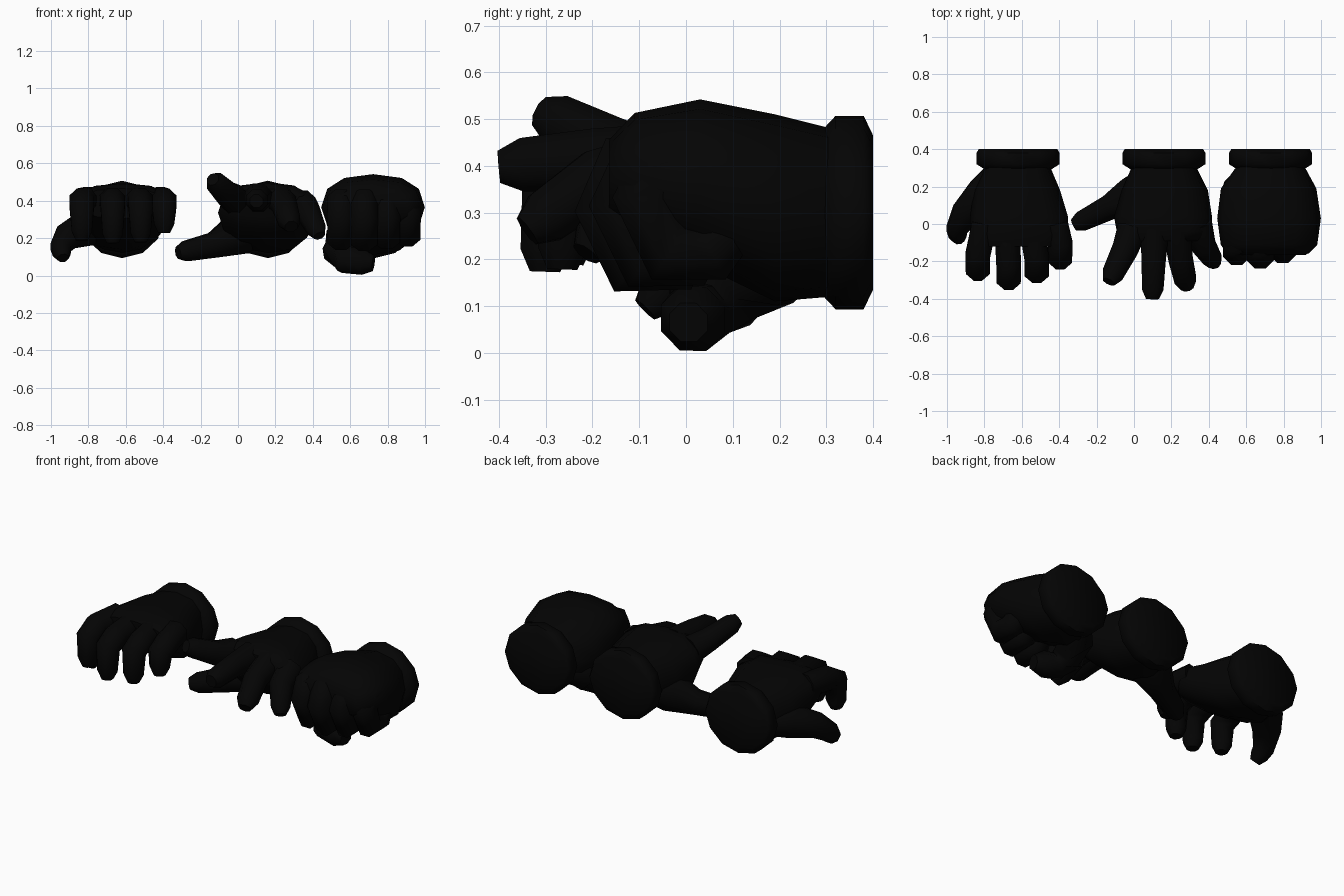
import bpy
import math
from mathutils import Vector

if "Cube" in bpy.data.objects:
    bpy.data.objects.remove(bpy.data.objects["Cube"])

black = bpy.data.materials.new("black_leather")
black.diffuse_color = (0.0012, 0.0012, 0.0012, 1)
black.use_nodes = True
black.node_tree.nodes["Principled BSDF"].inputs["Base Color"].default_value = black.diffuse_color


def make_mesh(name, rings):
    """Skin a list of closed rings and cap both ends."""
    n = len(rings[0])
    verts = [v for ring in rings for v in ring]
    faces = []
    for i in range(len(rings) - 1):
        for j in range(n):
            k = (j + 1) % n
            faces.append((i * n + j, i * n + k, (i + 1) * n + k, (i + 1) * n + j))
    faces.append(tuple(reversed(range(n))))
    faces.append(tuple(range(len(verts) - n, len(verts))))
    mesh = bpy.data.meshes.new(name)
    mesh.from_pydata(verts, [], faces)
    mesh.materials.append(black)
    obj = bpy.data.objects.new(name, mesh)
    bpy.context.collection.objects.link(obj)
    bpy.ops.object.select_all(action='DESELECT')
    obj.select_set(True)
    bpy.context.view_layer.objects.active = obj
    bpy.ops.object.mode_set(mode='EDIT')
    bpy.ops.mesh.select_all(action='SELECT')
    bpy.ops.mesh.normals_make_consistent(inside=False)
    bpy.ops.object.mode_set(mode='OBJECT')
    bpy.ops.object.shade_smooth_by_angle(angle=math.radians(60))
    return obj


def body(name, sections, n=12, power=1.0):
    """Loft along y; a section is (y, centre x, centre z, half width, half height)."""
    rings = []
    for y, cx, cz, rx, rz in sections:
        ring = []
        for j in range(n):
            a = 2 * math.pi * j / n
            c, s = math.cos(a), math.sin(a)
            ring.append(Vector((cx + rx * math.copysign(abs(c) ** power, c), y,
                                cz + rz * math.copysign(abs(s) ** power, s))))
        rings.append(ring)
    return make_mesh(name, rings)


def finger(name, path, radii, ref=(1, 0, 0), n=8):
    """Tube along a path with a blunt chamfered tip."""
    pts = [Vector(p) for p in path]
    radii = [r * 1.04 for r in radii]
    end = (pts[-1] - pts[-2]).normalized()
    pts.append(pts[-1] + end * radii[-1] * 0.8)
    radii.append(radii[-1] * 0.6)
    rings = []
    for i, p in enumerate(pts):
        before = (p - pts[i - 1]).normalized() if i else Vector()
        after = (pts[i + 1] - p).normalized() if i < len(pts) - 1 else Vector()
        t = (before + after).normalized()
        side = Vector(ref)
        side = (side - t * side.dot(t)).normalized()
        up = t.cross(side)
        rings.append([p + radii[i] * (side * math.cos(a) + up * math.sin(a))
                      for a in (2 * math.pi * (j + 0.5) / n for j in range(n))])
    return make_mesh(name, rings)


# Cuffs
for label, cx in (("relaxed", -0.62), ("open", 0.16), ("fist", 0.73)):
    body(label + "_cuff", [(0.29, cx, 0.3, 0.175, 0.175), (0.32, cx, 0.3, 0.222, 0.207),
                           (0.38, cx, 0.3, 0.222, 0.207), (0.40, cx, 0.3, 0.21, 0.165)])

# Palms
body("relaxed_palm", [(0.31, -0.62, 0.3, 0.17, 0.18), (0.18, -0.625, 0.315, 0.23, 0.175),
                      (0.04, -0.615, 0.35, 0.262, 0.145), (-0.06, -0.615, 0.38, 0.263, 0.11),
                      (-0.12, -0.62, 0.385, 0.23, 0.08)], power=0.8)
body("open_palm", [(0.31, 0.16, 0.3, 0.17, 0.18), (0.18, 0.165, 0.305, 0.23, 0.185),
                   (0.04, 0.155, 0.335, 0.262, 0.165), (-0.04, 0.16, 0.37, 0.252, 0.122),
                   (-0.09, 0.15, 0.385, 0.21, 0.08)], power=0.85)
body("fist_palm", [(0.31, 0.73, 0.3, 0.18, 0.18), (0.19, 0.72, 0.31, 0.255, 0.20),
                   (0.03, 0.722, 0.365, 0.277, 0.177), (-0.11, 0.722, 0.385, 0.258, 0.128),
                   (-0.165, 0.71, 0.37, 0.21, 0.085)], power=0.85)

# Relaxed hand: fingers reach forward, then hang down
for label, x0, x1, y, z in (("index", -0.80, -0.835, -0.245, 0.235),
                            ("middle", -0.68, -0.67, -0.295, 0.22),
                            ("ring", -0.55, -0.52, -0.258, 0.225),
                            ("little", -0.42, -0.395, -0.185, 0.275)):
    finger("relaxed_" + label,
           [(x0, 0.0, 0.405), (x1, y + 0.08, 0.40), (x1, y, 0.36), (x1, y - 0.005, z)],
           [0.07, 0.069, 0.067, 0.056])
finger("relaxed_thumb", [(-0.74, 0.25, 0.27), (-0.80, 0.16, 0.26), (-0.905, 0.05, 0.215),
                         (-0.948, -0.03, 0.15), (-0.942, -0.058, 0.122)],
       [0.08, 0.098, 0.076, 0.057, 0.05])

# Open hand: spread fingers
finger("open_index", [(-0.01, -0.03, 0.40), (-0.05, -0.14, 0.43), (-0.115, -0.27, 0.495)],
       [0.082, 0.07, 0.058])
finger("open_middle", [(0.11, -0.03, 0.415), (0.105, -0.2, 0.415), (0.10, -0.35, 0.402)],
       [0.08, 0.067, 0.06])
finger("open_ring", [(0.23, -0.03, 0.405), (0.25, -0.19, 0.37), (0.275, -0.30, 0.29)],
       [0.08, 0.067, 0.06])
finger("open_little", [(0.34, 0.0, 0.38), (0.375, -0.12, 0.34), (0.42, -0.19, 0.245)],
       [0.08, 0.065, 0.052])
finger("open_thumb", [(0.07, 0.22, 0.25), (0.0, 0.15, 0.22), (-0.13, 0.09, 0.162),
                      (-0.28, 0.015, 0.13)],
       [0.09, 0.112, 0.07, 0.056], ref=(0, 0, 1))

# Fist: fingers curled back into the palm
for label, x, y, z in (("index", 0.55, -0.145, 0.0), ("middle", 0.675, -0.165, -0.005),
                       ("ring", 0.795, -0.135, 0.005), ("little", 0.905, -0.085, 0.02)):
    finger("fist_" + label,
           [(x, y + 0.13, 0.40), (x, y + 0.035, 0.40), (x, y, 0.31 + z),
            (x, y + 0.05, 0.195 + z), (x, y + 0.14, 0.195 + z), (x, y + 0.165, 0.25)],
           [0.072, 0.075, 0.076, 0.073, 0.068, 0.06])
finger("fist_thumb", [(0.62, 0.25, 0.22), (0.57, 0.17, 0.195), (0.54, 0.085, 0.13),
                      (0.575, 0.03, 0.085), (0.665, 0.015, 0.073)],
       [0.08, 0.105, 0.088, 0.075, 0.072], ref=(0, 1, 0))
